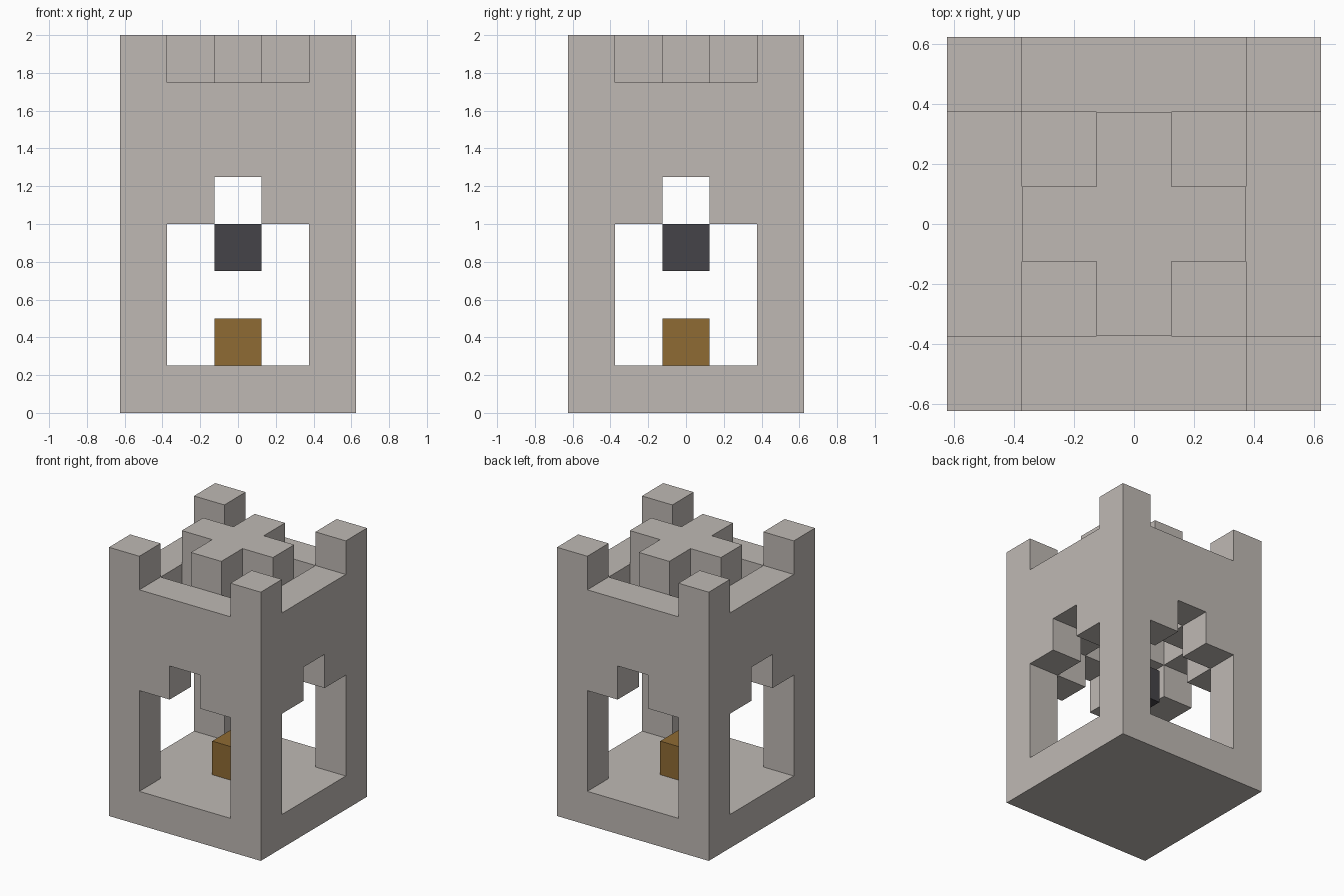
import bpy
import bmesh
from mathutils import Vector

cube = bpy.data.objects.get("Cube")
if cube:
    bpy.data.objects.remove(cube, do_unlink=True)

U = 0.25                      # block size
HALF = 2.5 * U                # outer half width
INNER = 1.5 * U               # inner half width
SLOT = 0.5 * U                # half width of a single block
OUT = HALF + 0.1              # cutters reach past the walls


def material(name, rgb):
    m = bpy.data.materials.new(name)
    m.use_nodes = True
    m.diffuse_color = (*rgb, 1)
    m.node_tree.nodes["Principled BSDF"].inputs["Base Color"].default_value = (*rgb, 1)
    return m


stone = material("pale stone", (0.52, 0.485, 0.456))
wood = material("brown wood", (0.275, 0.147, 0.033))
iron = material("dark iron", (0.06, 0.056, 0.065))


def add_object(name, bm, mat=None):
    bmesh.ops.recalc_face_normals(bm, faces=bm.faces)
    mesh = bpy.data.meshes.new(name)
    bm.to_mesh(mesh)
    bm.free()
    if mat:
        mesh.materials.append(mat)
    ob = bpy.data.objects.new(name, mesh)
    bpy.context.collection.objects.link(ob)
    return ob


def box(name, hx, hy, z0, z1, mat=None):
    """Box centred on the z axis with half widths hx, hy."""
    bm = bmesh.new()
    bmesh.ops.create_cube(bm, size=1)
    for v in bm.verts:
        v.co = Vector((v.co.x * 2 * hx, v.co.y * 2 * hy,
                       z0 + (v.co.z + 0.5) * (z1 - z0)))
    return add_object(name, bm, mat)


def cut(target, hx, hy, z0, z1):
    """Remove a box from the target."""
    cutter = box("cutter", hx, hy, z0, z1)
    cutter.hide_render = True
    mod = target.modifiers.new("cut", 'BOOLEAN')
    mod.operation = 'DIFFERENCE'
    mod.solver = 'EXACT'
    mod.object = cutter
    bpy.context.view_layer.objects.active = target
    bpy.ops.object.modifier_apply(modifier=mod.name)
    bpy.data.objects.remove(cutter, do_unlink=True)


def cut_both(target, along, across, z0, z1):
    """Cut the same passage along x and along y."""
    cut(target, along, across, z0, z1)
    cut(target, across, along, z0, z1)


# Tower: plinth, corner pillars and walls from one block
tower = box("tower", HALF, HALF, 0, 8 * U, stone)
cut(tower, INNER, INNER, U, 5 * U)                 # chamber
cut_both(tower, OUT, INNER, U, 4 * U)              # wide openings
cut_both(tower, OUT, SLOT, 2 * U, 5 * U)           # notches above them
cut_both(tower, INNER, SLOT, 4 * U, 6 * U)         # crossed vault
cut(tower, INNER, INNER, 6 * U, 8 * U + 0.1)       # sunken roof
cut_both(tower, OUT, INNER, 7 * U, 8 * U + 0.1)    # gaps between corner merlons

# Cross-shaped roof cap
bm = bmesh.new()
quarter = [(INNER, -SLOT), (INNER, SLOT), (SLOT, SLOT)]
outline = []
for turn in range(4):
    outline += quarter
    quarter = [(-y, x) for x, y in quarter]
base = bm.faces.new([bm.verts.new((x, y, 6 * U)) for x, y in outline])
top = bmesh.ops.extrude_face_region(bm, geom=[base], use_keep_orig=True)["geom"]
bmesh.ops.translate(bm, vec=(0, 0, 2 * U),
                    verts=[g for g in top if isinstance(g, bmesh.types.BMVert)])
add_object("roof_cross", bm, stone)

# Blocks inside the chamber
box("wood_block", SLOT, SLOT, U, 2 * U, wood)
box("hanging_iron_block", SLOT, SLOT, 3 * U, 4 * U, iron)
